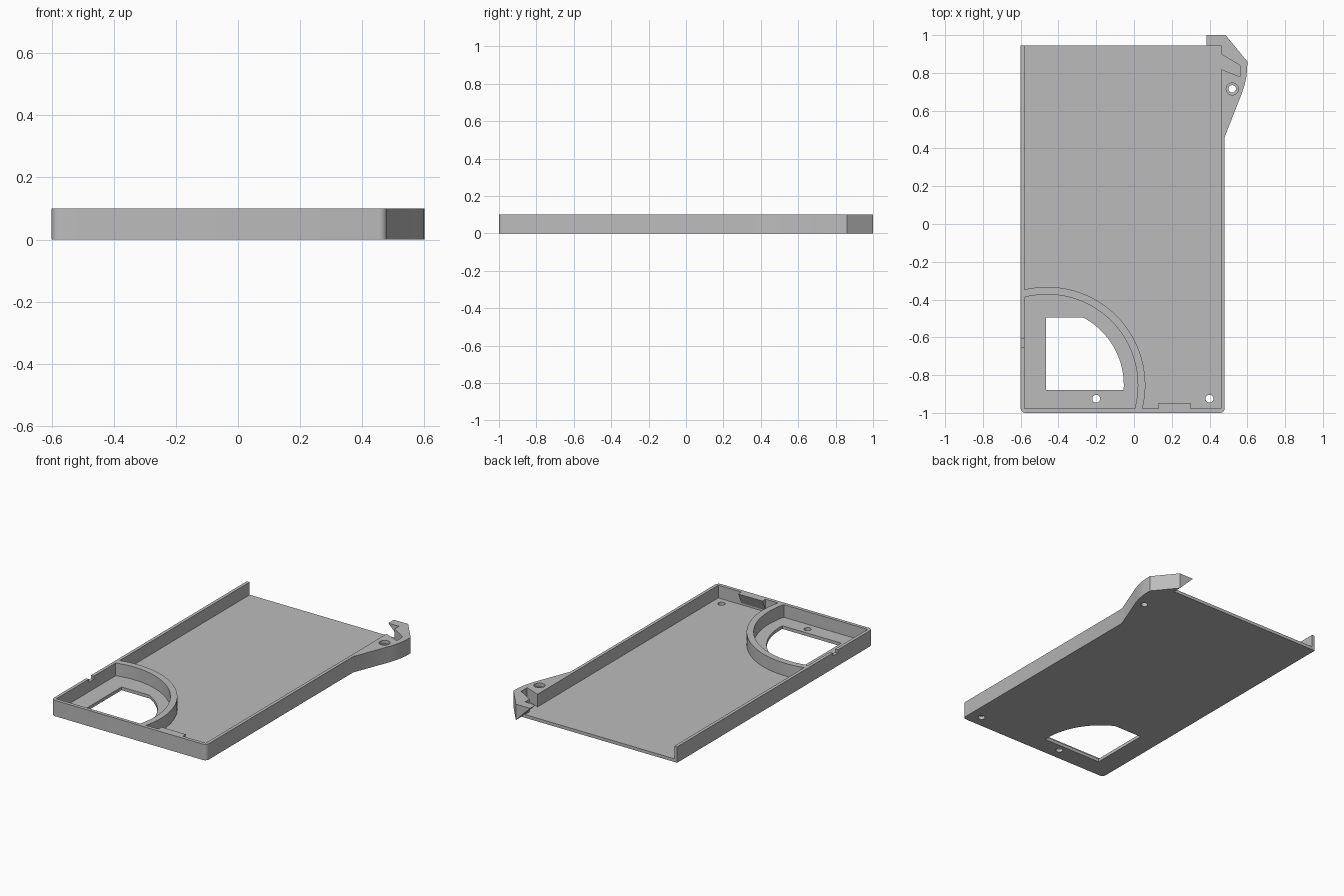
import bpy, bmesh
from math import sin, cos, radians
from mathutils import Vector

cube = bpy.data.objects.get("Cube")
if cube:
    bpy.data.objects.remove(cube, do_unlink=True)

grey = bpy.data.materials.new("plain grey")
grey.use_nodes = True
grey.diffuse_color = (0.5, 0.5, 0.5, 1)
grey.node_tree.nodes["Principled BSDF"].inputs["Base Color"].default_value = grey.diffuse_color

HEIGHT, FLOOR = 0.1, 0.02
LEFT, RIGHT, FRONT, BACK = -0.58, 0.46, -0.978, 0.945   # inner faces of the tray


def arc(cx, cy, r, start, end, steps):
    """Points along a circular arc, angles in degrees."""
    angles = [radians(start + (end - start) * i / steps) for i in range(steps + 1)]
    return [(cx + r * cos(a), cy + r * sin(a)) for a in angles]


def prism(name, points, low, high, axis="z"):
    """Extrude a profile along z, x or y between two levels."""
    place = {"z": lambda u, v, w: (u, v, w),
             "x": lambda u, v, w: (w, u, v),
             "y": lambda u, v, w: (u, w, v)}[axis]
    bm = bmesh.new()
    face = bm.faces.new([bm.verts.new(place(u, v, low)) for u, v in points])
    grown = bmesh.ops.extrude_face_region(bm, geom=[face])["geom"]
    step = Vector(place(0, 0, high - low))
    bmesh.ops.translate(bm, vec=step, verts=[g for g in grown if isinstance(g, bmesh.types.BMVert)])
    bmesh.ops.recalc_face_normals(bm, faces=bm.faces)
    mesh = bpy.data.meshes.new(name)
    bm.to_mesh(mesh)
    bm.free()
    mesh.materials.append(grey)
    obj = bpy.data.objects.new(name, mesh)
    bpy.context.collection.objects.link(obj)
    return obj


def box(name, x0, x1, y0, y1, z0, z1):
    return prism(name, [(x0, y0), (x1, y0), (x1, y1), (x0, y1)], z0, z1)


def hole(x, y, r, low=-0.1, high=0.2):
    return prism("hole_cutter", arc(x, y, r, 0, 345, 23), low, high)


def cut(obj, cutters):
    """Subtract all cutters, keep the result and drop the cutters."""
    for c in cutters:
        c.hide_render = True
        mod = obj.modifiers.new("cut", "BOOLEAN")
        mod.operation, mod.solver, mod.object = "DIFFERENCE", "EXACT", c
    graph = bpy.context.evaluated_depsgraph_get()
    mesh = bpy.data.meshes.new_from_object(obj.evaluated_get(graph))
    obj.modifiers.clear()
    obj.data = mesh
    for c in cutters:
        bpy.data.objects.remove(c, do_unlink=True)


# Tray outline with rounded front corners and the side lug
outline = arc(-0.575, -0.975, 0.025, 180, 270, 6) + arc(0.455, -0.975, 0.025, 270, 360, 6)
outline += [(0.48, 0.46), (0.572, 0.695)]
outline += [(0.585, 0.735), (0.594, 0.775), (0.599, 0.815), (0.6, 0.86)]
outline += [(0.485, 1.0), (0.485, BACK), (-0.6, BACK)]
tray = prism("tray", outline, 0, HEIGHT)

# Hollow interior, open at the back
cavity = box("cavity_cutter", LEFT, RIGHT, FRONT, 1.2, FLOOR, 0.2)
pocket = prism("pocket_cutter", [(0.44, 0.82), (RIGHT, 0.82), (0.56, 0.78), (0.56, 0.84),
                                 (RIGHT, 0.9), (0.44, 0.9)], FLOOR, 0.2)

# Quarter-round window in the floor
CX, CY = -0.46, -0.853
window = prism("window_cutter", [(-0.465, -0.88)] + arc(CX, CY, 0.406, -3.8, 62, 20)
               + [(-0.465, -0.494)], -0.1, 0.2)

# Small notch in the long wall
notch = box("notch_cutter", -0.7, -0.57, -0.655, -0.605, 0.08, 0.2)

cut(tray, [cavity, pocket, window, notch,
           hole(-0.2, -0.925, 0.021), hole(0.4, -0.925, 0.021),
           hole(0.52, 0.715, 0.02), hole(0.52, 0.715, 0.032, 0.08, 0.2)])

# Curved partition around the window
partition = prism("curved_partition", arc(CX, CY, 0.52, -14.2, 103.8, 40)
                  + arc(CX, CY, 0.48, 104.8, -15.4, 40), FLOOR - 0.005, HEIGHT)

# Undercut clip on the front wall
clip = prism("front_clip", [(FRONT, 0.03), (FRONT, HEIGHT), (-0.947, HEIGHT)], 0.13, 0.3, "x")

# Tapered hook at the tip of the lug
hook = prism("lug_hook", [(0.485, 0), (0.485, HEIGHT), (0.385, HEIGHT)], BACK, 1.0, "y")

for obj in (tray, partition):
    bpy.ops.object.select_all(action="DESELECT")
    obj.select_set(True)
    bpy.context.view_layer.objects.active = obj
    bpy.ops.object.shade_smooth_by_angle(angle=radians(25))
